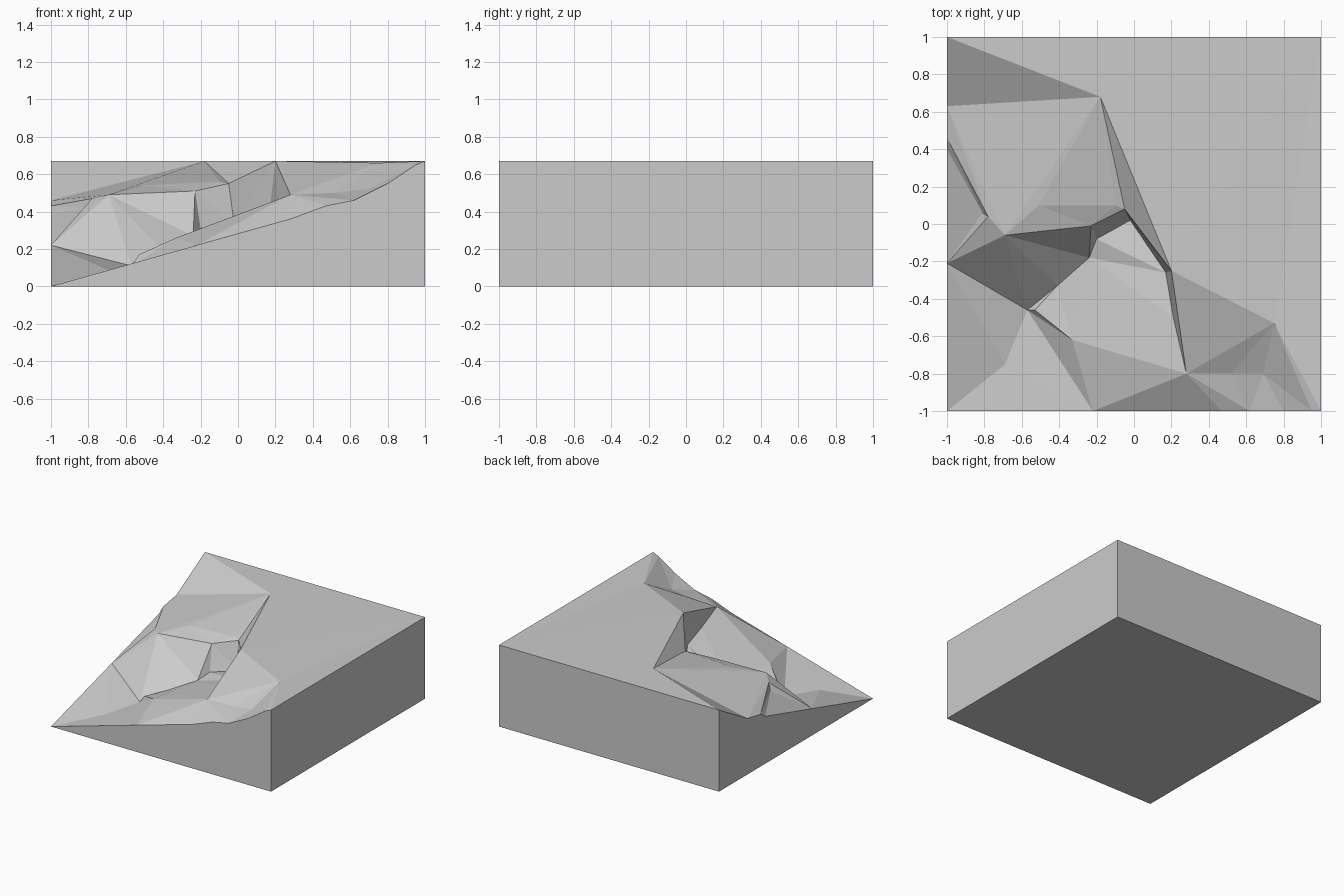
import bpy
import bmesh
from mathutils import Vector
from mathutils.geometry import delaunay_2d_cdt

cube = bpy.data.objects.get("Cube")
if cube:
    bpy.data.objects.remove(cube)

TOP = 0.67

# Landmarks around the rim of the block, counter-clockwise
border = {
    "low_corner": (-1, -1, 0), "mouth": (-.22, -1, .22), "bank": (.28, -1, .36),
    "bank_mid": (.47, -1, .43), "bank_foot": (.62, -1, .46), "bank_rise": (.8, -1, .55),
    "bank_top": (.95, -1, .65), "front_corner": (1, -1, TOP), "back_corner": (1, 1, TOP),
    "high_corner": (-1, 1, TOP), "west_bend": (-1, .63, .46), "west_crack": (-1, .46, .43),
    "west_crack_foot": (-1, .4, .39), "west_low": (-1, -.21, .22),
}

# Landmarks inside: ridges and cliffs, then the valley floor
inside = {
    "peak": (-.18, .68, TOP), "notch": (-.05, .08, .55), "rim": (.2, -.25, TOP),
    "lip": (.28, -.8, .49), "shoulder": (.75, -.53, .66), "spur": (-.69, -.06, .49),
    "shelf": (-.51, .1, .54), "dip": (-.23, -.01, .51), "shelf_end": (-.1, .1, .56),
    "toe": (-.57, -.46, .11), "step": (-.69, -.75, .085),
    "crack": (-.78, .04, .47), "crack_foot": (-.81, .06, .42),
    "pit_left": (.52, -.8, .5), "pit_right": (.69, -.8, .52),
    "floor_east": (.21, -.5, .45), "floor_rim": (.17, -.26, .41),
    "floor_head": (-.02, .02, .33), "floor_nook": (-.2, -.08, .31),
    "floor_bend": (-.24, -.18, .27), "floor_north": (-.41, -.33, .2),
    "floor_tip": (-.53, -.46, .17), "floor_west": (-.33, -.62, .26),
}

# Crease lines that the facets must follow
creases = [
    "high_corner peak rim lip mouth",
    "west_bend peak notch rim shoulder front_corner",
    "west_bend spur peak",
    "spur dip notch",
    "shelf dip shelf_end shelf",
    "west_low spur toe west_low",
    "toe step low_corner",
    "mouth toe floor_tip floor_west mouth",
    "lip floor_east floor_rim floor_head floor_nook floor_bend floor_north floor_tip",
    "west_crack crack spur",
    "west_crack_foot crack_foot crack",
    "shoulder lip bank_foot pit_left pit_right bank_foot",
]

points = {**border, **inside}
names = list(points)
coords = [Vector(p) for p in points.values()]


def chain_edges(chain):
    ids = [names.index(n) for n in chain]
    return list(zip(ids, ids[1:]))


rim_names = list(border)
edges = chain_edges(rim_names + rim_names[:1])
for crease in creases:
    edges += chain_edges(crease.split())
edges = list({tuple(sorted(e)) for e in edges})

verts2d, _, faces, origins, _, _ = delaunay_2d_cdt(
    [c.to_2d() for c in coords], edges, [], 1, 1e-5)

# Faceted ground surface
bm = bmesh.new()
verts = []
for flat, origin in zip(verts2d, origins):
    near = origin[0] if origin else min(
        range(len(coords)), key=lambda i: (coords[i].to_2d() - flat).length)
    verts.append(bm.verts.new((flat.x, flat.y, coords[near].z)))
for face in faces:
    bm.faces.new([verts[i] for i in face])

# Straight side walls and flat underside
outline = [e for e in bm.edges if e.is_boundary]
walls = bmesh.ops.extrude_edge_only(bm, edges=outline)["geom"]
for v in walls:
    if isinstance(v, bmesh.types.BMVert):
        v.co.z = 0
bmesh.ops.remove_doubles(bm, verts=bm.verts, dist=1e-4)
bmesh.ops.holes_fill(bm, edges=[e for e in bm.edges if e.is_boundary], sides=0)
bmesh.ops.recalc_face_normals(bm, faces=bm.faces)

mesh = bpy.data.meshes.new("terrain_block")
bm.to_mesh(mesh)
bm.free()

# Plain stone colour
stone = bpy.data.materials.new("light_grey_stone")
stone.use_nodes = True
grey = (.6, .6, .6, 1)
stone.diffuse_color = grey
for node in stone.node_tree.nodes:
    if node.type == 'BSDF_PRINCIPLED':
        node.inputs["Base Color"].default_value = grey
mesh.materials.append(stone)

block = bpy.data.objects.new("terrain_block", mesh)
bpy.context.collection.objects.link(block)
